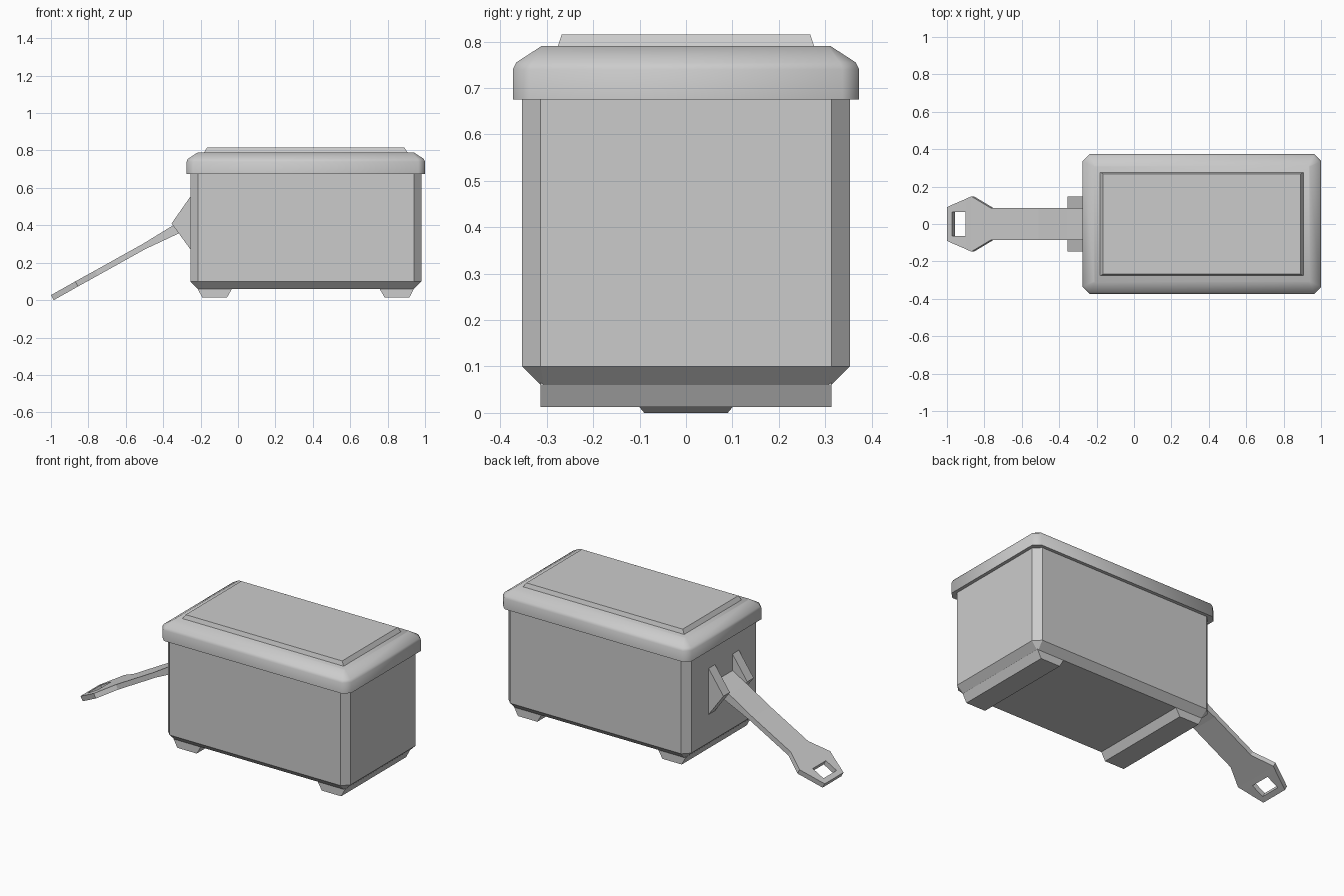
import bpy, bmesh

if "Cube" in bpy.data.objects:
    bpy.data.objects.remove(bpy.data.objects["Cube"])

CX = 0.3625  # middle of the box along x


def finish(name, bm, smooth=None):
    bmesh.ops.recalc_face_normals(bm, faces=bm.faces)
    mesh = bpy.data.meshes.new(name)
    bm.to_mesh(mesh)
    bm.free()
    ob = bpy.data.objects.new(name, mesh)
    bpy.context.collection.objects.link(ob)
    if smooth:
        bpy.ops.object.select_all(action='DESELECT')
        ob.select_set(True)
        bpy.context.view_layer.objects.active = ob
        bpy.ops.object.shade_smooth_by_angle(angle=smooth)
    return ob


def loft(name, rings, smooth=None):
    """Stack of rectangles with cut corners: (z, half x, half y, corner cut)."""
    bm = bmesh.new()
    loops = []
    for z, hx, hy, c in rings:
        if c:
            pts = [(hx, hy - c), (hx - c, hy), (c - hx, hy), (-hx, hy - c),
                   (-hx, c - hy), (c - hx, -hy), (hx - c, -hy), (hx, c - hy)]
        else:
            pts = [(hx, hy), (-hx, hy), (-hx, -hy), (hx, -hy)]
        loops.append([bm.verts.new((CX + x, y, z)) for x, y in pts])
    for a, b in zip(loops, loops[1:]):
        n = len(a)
        for i in range(n):
            j = (i + 1) % n
            bm.faces.new((a[i], a[j], b[j], b[i]))
    bm.faces.new(loops[0])
    bm.faces.new(loops[-1])
    return finish(name, bm, smooth)


def prism(name, profile, y0, y1):
    """XZ profile extruded along y."""
    bm = bmesh.new()
    face = bm.faces.new([bm.verts.new((x, y0, z)) for x, z in profile])
    new = bmesh.ops.extrude_face_region(bm, geom=[face])['geom']
    bmesh.ops.translate(bm, vec=(0, y1 - y0, 0),
                        verts=[v for v in new if isinstance(v, bmesh.types.BMVert)])
    return finish(name, bm)


# Box body, lid and raised lid panel
loft("body", [(0.06, 0.5775, 0.313, 0.006), (0.10, 0.6175, 0.353, 0.04),
              (0.69, 0.6175, 0.353, 0.04)])
loft("lid", [(0.675, 0.6375, 0.373, 0.036), (0.74, 0.6375, 0.373, 0.036),
             (0.755, 0.631, 0.366, 0.034), (0.79, 0.577, 0.312, 0.006)], smooth=0.87)
loft("lid_panel", [(0.785, 0.547, 0.278, 0), (0.815, 0.528, 0.268, 0)])

# Feet
for side, label in ((-1, "left"), (1, "right")):
    prof = [(0.578, 0.065), (0.578, 0.06), (0.553, 0.013), (0.422, 0.013),
            (0.395, 0.06), (0.395, 0.065)]
    prism("foot_" + label, [(CX + side * x, z) for x, z in prof], -0.313, 0.313)

# Handle brackets
for side, label in ((-1, "front"), (1, "back")):
    prism("bracket_" + label, [(-0.25, 0.56), (-0.355, 0.41), (-0.25, 0.265)],
          side * 0.084, side * 0.146)

# Pull handle: (top x, top z, bottom dx, bottom dz, half width)
T = (0.0145, -0.027)
stations = [(-1.0, 0.027, *T, 0.09), (-0.972, 0.0425, *T, 0.103),
            (-0.9, 0.083, *T, 0.134), (-0.87, 0.10, *T, 0.148),
            (-0.765, 0.158, *T, 0.085), (-0.51, 0.30, *T, 0.085),
            (-0.355, 0.395, 0.035, -0.04, 0.085), (-0.25, 0.455, 0.0, -0.069, 0.085)]
bm = bmesh.new()
top, under = [], {}
for x, z, dx, dz, w in stations:
    row = []
    for y in (-w, -0.063, 0.063, w):
        v = bm.verts.new((x, y, z))
        under[v] = bm.verts.new((x + dx, y, z + dz))
        row.append(v)
    top.append(row)
for i in range(len(top) - 1):
    for j in range(3):
        if (i, j) != (1, 1):  # leave the grip hole open
            bm.faces.new((top[i][j], top[i + 1][j], top[i + 1][j + 1], top[i][j + 1]))
rim = [e for e in bm.edges if len(e.link_faces) == 1]
for f in list(bm.faces):
    bm.faces.new([under[v] for v in reversed(f.verts)])
for e in rim:
    a, b = e.verts
    bm.faces.new((a, b, under[b], under[a]))
finish("handle", bm)
